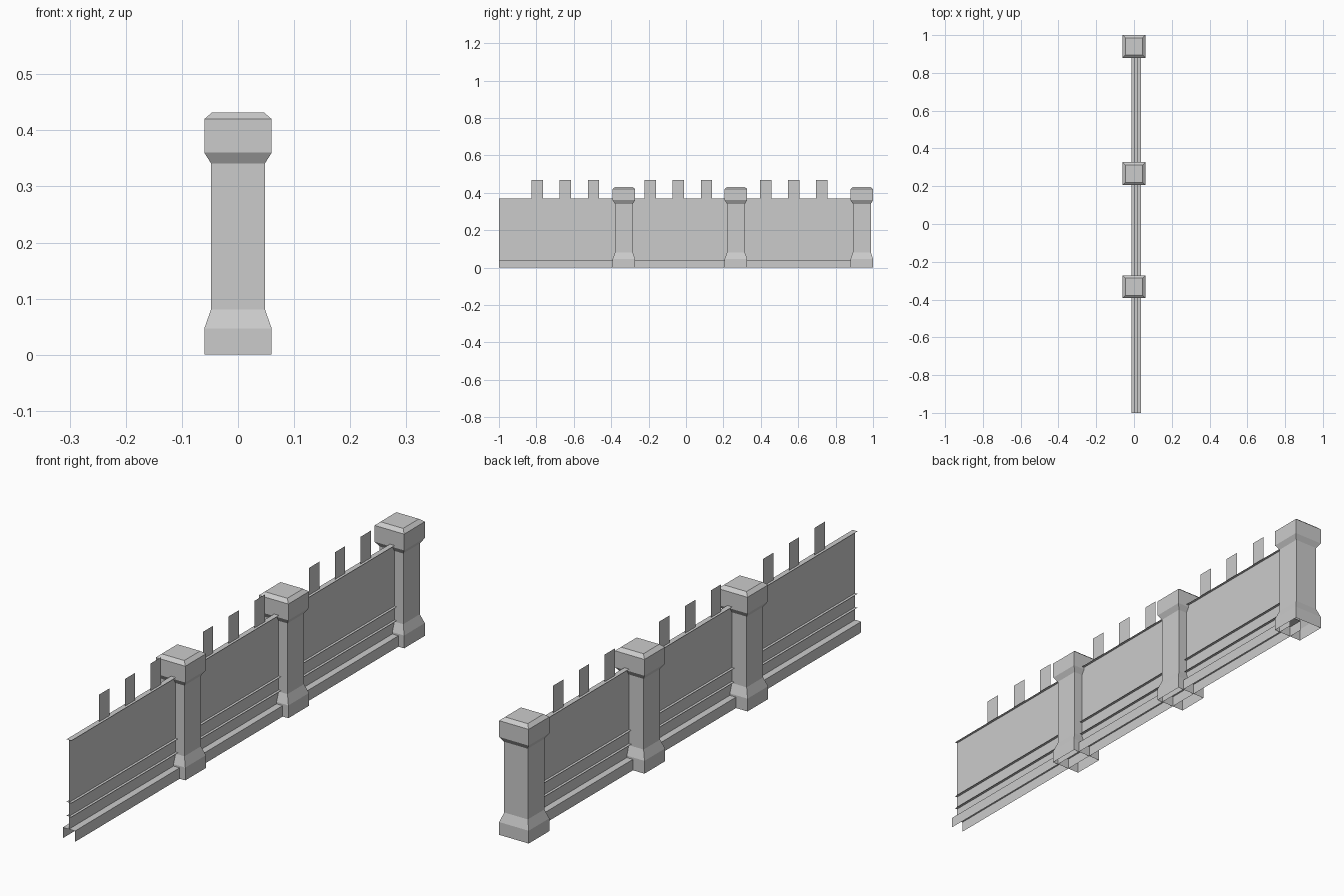
import bpy
import bmesh

cube = bpy.data.objects.get("Cube")
if cube:
    bpy.data.objects.remove(cube, do_unlink=True)

# One stone colour for everything
STONE = (0.6, 0.6, 0.6, 1.0)
stone = bpy.data.materials.new("grey stone")
stone.use_nodes = True
stone.diffuse_color = STONE
stone.node_tree.nodes["Principled BSDF"].inputs["Base Color"].default_value = STONE

WALL_X = 0.012           # the wall runs slightly off the pillar axis
WALL_TOP = 0.368
START, END = -1.0, 0.94  # the wall ends inside the last pillar
PILLARS = (-0.332, 0.267, 0.94)


def finish(name, bm):
    mesh = bpy.data.meshes.new(name)
    bm.to_mesh(mesh)
    bm.free()
    mesh.materials.append(stone)
    obj = bpy.data.objects.new(name, mesh)
    bpy.context.collection.objects.link(obj)
    return obj


def sheet(name, profile, y0=START, y1=END):
    """Sweep an open x-z profile along y as thin sheets."""
    bm = bmesh.new()
    rows = [[bm.verts.new((x, y, z)) for x, z in profile] for y in (y0, y1)]
    for i in range(len(profile) - 1):
        bm.faces.new((rows[0][i], rows[0][i + 1], rows[1][i + 1], rows[1][i]))
    return finish(name, bm)


def pillar(name, y):
    """Square pillar lofted from half-width and height pairs, open below."""
    profile = [(0.06, 0), (0.06, 0.047), (0.048, 0.081), (0.048, 0.341),
               (0.06, 0.36), (0.06, 0.42), (0.046, 0.432)]
    corners = ((-1, -1), (1, -1), (1, 1), (-1, 1))
    bm = bmesh.new()
    rings = [[bm.verts.new((cx * w, y + cy * w, z)) for cx, cy in corners]
             for w, z in profile]
    for low, high in zip(rings, rings[1:]):
        for i in range(4):
            j = (i + 1) % 4
            bm.faces.new((low[i], low[j], high[j], high[i]))
    bm.faces.new(rings[-1])
    return finish(name, bm)


# Plinth: an open-ended channel under the wall
left, right = WALL_X - 0.025, WALL_X + 0.025
sheet("plinth", [(right, 0), (right, 0.04), (left, 0.04), (left, 0)])

# Wall panel with flat ledges
sheet("wall_panel", [(WALL_X, 0.04), (WALL_X, WALL_TOP)])
for name, z in (("lower_ledge", 0.087), ("middle_ledge", 0.138), ("top_ledge", WALL_TOP)):
    sheet(name, [(WALL_X + 0.01, z), (WALL_X - 0.01, z)])

# Three upright slats in each bay
for bay, centre in enumerate((-0.645, -0.041, 0.576)):
    for k in (-1, 0, 1):
        y = centre + k * 0.15
        sheet(f"slat_{bay + 1}_{k + 2}", [(WALL_X, WALL_TOP), (WALL_X, 0.468)],
              y - 0.03, y + 0.03)

for n, y in enumerate(PILLARS):
    pillar(f"pillar_{n + 1}", y)
